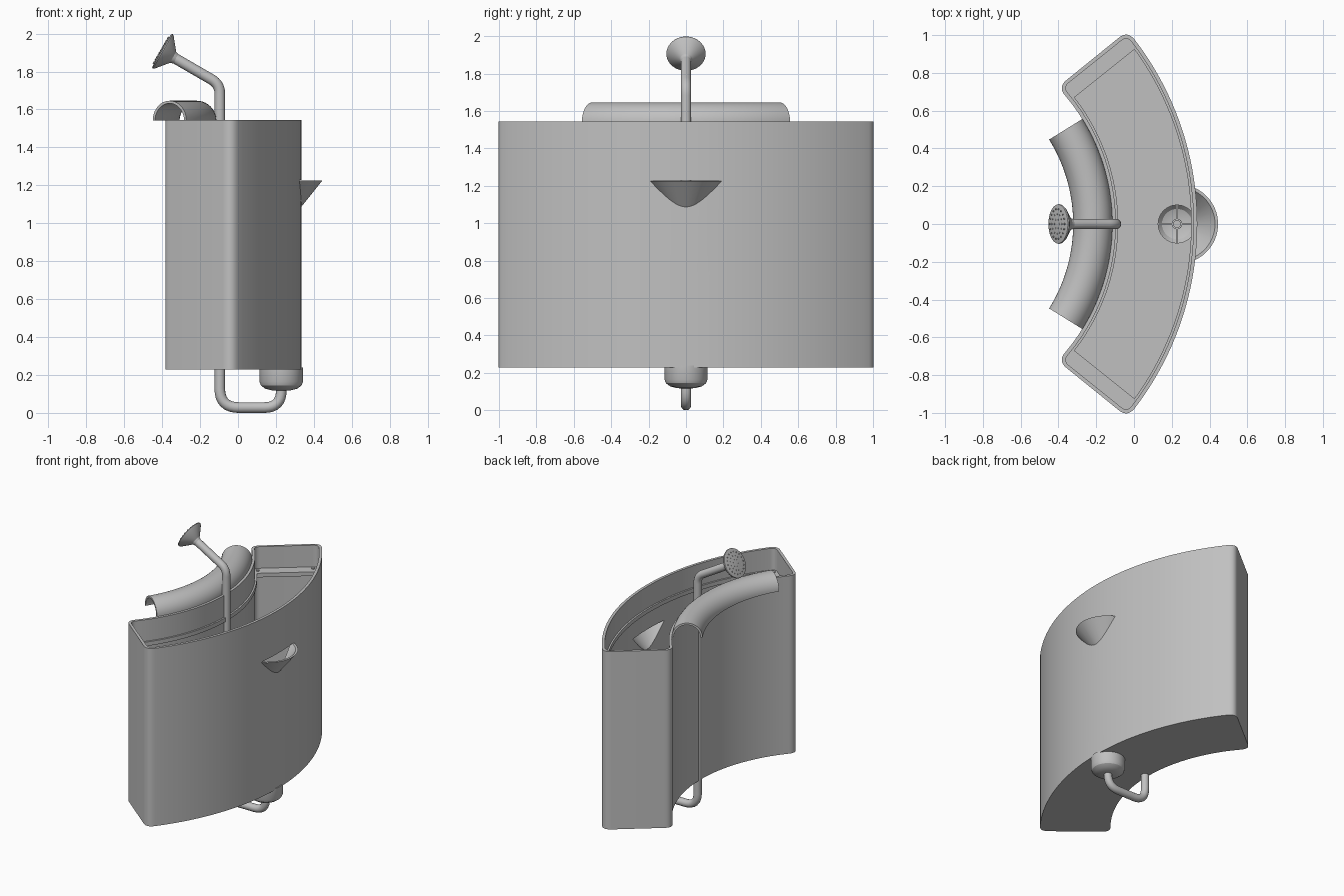
import bpy, bmesh
from math import sin, cos, pi, radians
from mathutils import Matrix, Vector

if "Cube" in bpy.data.objects:
    bpy.data.objects.remove(bpy.data.objects["Cube"])

GREY = (0.53, 0.53, 0.53, 1)
grey = bpy.data.materials.new("plain_grey")
grey.use_nodes = True
grey.diffuse_color = GREY
grey.node_tree.nodes["Principled BSDF"].inputs["Base Color"].default_value = GREY

BASE, TOP, WALL = 0.23, 1.545, 0.02
INNER_C, INNER_R, INNER_A = -1.17, 1.054, radians(43.4)   # concave side arc
OUTER_C, OUTER_R, OUTER_A = -1.267, 1.602, radians(39.7)  # convex side arc


def finish(name, bm):
    """Turn a bmesh into a shaded object."""
    bmesh.ops.recalc_face_normals(bm, faces=bm.faces)
    mesh = bpy.data.meshes.new(name)
    bm.to_mesh(mesh)
    bm.free()
    mesh.materials.append(grey)
    ob = bpy.data.objects.new(name, mesh)
    bpy.context.collection.objects.link(ob)
    shade(ob)
    return ob


def shade(ob):
    bpy.ops.object.select_all(action='DESELECT')
    ob.select_set(True)
    bpy.context.view_layer.objects.active = ob
    bpy.ops.object.shade_smooth_by_angle(angle=radians(30))


def loft(name, rings, closed=False):
    """Skin a series of equal rings, capped or joined into a loop."""
    bm = bmesh.new()
    loops = [[bm.verts.new(p) for p in ring] for ring in rings]
    n = len(loops[0])
    pairs = list(zip(loops, loops[1:]))
    if closed:
        pairs.append((loops[-1], loops[0]))
    else:
        bm.faces.new(loops[0])
        bm.faces.new(loops[-1])
    for a, b in pairs:
        for i in range(n):
            j = (i + 1) % n
            bm.faces.new((a[i], a[j], b[j], b[i]))
    return finish(name, bm)


def lathe(name, profile, x=0, n=48, closed=False):
    """Revolve (radius, height) pairs about a vertical axis at x."""
    return loft(name, [[(x + r * cos(2 * pi * i / n), r * sin(2 * pi * i / n), z)
                        for i in range(n)] for r, z in profile], closed)


def cut(ob, cutter):
    """Subtract a cutter and discard it."""
    cutter.hide_render = True
    mod = ob.modifiers.new("cut", 'BOOLEAN')
    mod.operation, mod.solver, mod.object = 'DIFFERENCE', 'EXACT', cutter
    bpy.context.view_layer.objects.active = ob
    bpy.ops.object.modifier_apply(modifier=mod.name)
    bpy.data.objects.remove(cutter)
    shade(ob)


def bend(p, c, q, n=8):
    """Rounded corner from p to q around c."""
    p, c, q = Vector(p), Vector(c), Vector(q)
    ts = [i / n for i in range(n + 1)]
    return [p * (1 - t) ** 2 + c * (2 * t * (1 - t)) + q * t * t for t in ts]


def footprint(z, side=0.0, end=0.0, fillet=0.06):
    """Curved plan outline, inset from the long sides and from the ends."""
    ro, ri = OUTER_R - side, INNER_R + side
    ao, ai = OUTER_A - end / ro, INNER_A - end / ri

    def outer(a):
        return Vector((OUTER_C + ro * cos(a), ro * sin(a), z))

    def inner(a):
        return Vector((INNER_C + ri * cos(a), ri * sin(a), z))

    co, ci = outer(ao), inner(ai)
    along = (ci - co).normalized() * fillet
    so, si = ao - fillet / ro, ai - fillet / ri
    n = 28
    half = [outer(so * i / n) for i in range(n)]
    half += bend(outer(so), co, co + along)
    half += bend(ci - along, ci, inner(si))
    half += [inner(si * (1 - i / n)) for i in range(1, n + 1)]
    mirrored = [Vector((p.x, -p.y, p.z)) for p in reversed(half[1:-1])]
    return half + mirrored


# Open tank with a thin wall
tank = loft("curved_tank", [
    footprint(BASE), footprint(TOP),
    footprint(TOP, WALL, WALL, 0.04), footprint(BASE + WALL, WALL, WALL, 0.04)])

# Ledge inside the rim, wider at both ends, with screws
LEDGE = 1.385
loft("inner_ledge", [
    footprint(LEDGE - 0.03, WALL - 0.004, WALL - 0.004, 0.04),
    footprint(LEDGE, WALL - 0.004, WALL - 0.004, 0.04),
    footprint(LEDGE, 0.032, 0.1, 0.004),
    footprint(LEDGE - 0.03, 0.032, 0.1, 0.004)], closed=True)
bm = bmesh.new()
for x, y in ((-0.05, 0.95), (-0.335, 0.71)):
    for s in (1, -1):
        bmesh.ops.create_cone(bm, cap_ends=True, segments=16, radius1=0.013, radius2=0.013,
                              depth=0.012, matrix=Matrix.Translation((x, s * y, LEDGE)))
finish("ledge_screws", bm)

# Cone shaped spout, open to the tank through the wall
SPOUT_X, SPOUT_R, SPOUT_Z, SLOPE = 0.235, 0.21, 1.225, 1.25


def spout_cone(name, thick, lift):
    r = SPOUT_R - thick
    return lathe(name, [(0.002, SPOUT_Z - (r - 0.002) * SLOPE),
                        (r + lift / SLOPE, SPOUT_Z + lift)], SPOUT_X, 64)


cut(tank, spout_cone("spout_hole", 0.016, 0.003))
spout = spout_cone("spout", 0, 0)
cut(spout, spout_cone("spout_hollow", 0.016, 0.003))
cut(spout, loft("wall_trim", [footprint(0.8, 0.006), footprint(TOP, 0.006)]))

# Drain cup under the floor with a cross grate
DRAIN_X = 0.228
cut(tank, lathe("drain_hole", [(0.1, BASE - 0.05), (0.1, BASE + 0.04)], DRAIN_X))
lathe("drain_cup", [
    (0.1, 0.24), (0.115, 0.24), (0.115, 0.165), (0.107, 0.145), (0.085, 0.128), (0.05, 0.119),
    (0.015, 0.116), (0.015, 0.13), (0.05, 0.132), (0.08, 0.142), (0.1, 0.165)], DRAIN_X, closed=True)
lathe("drain_ring", [(0.018, 0.12), (0.028, 0.12), (0.028, 0.235), (0.018, 0.235)],
      DRAIN_X, 24, closed=True)
bm = bmesh.new()
for turn in range(4):
    m = (Matrix.Translation((DRAIN_X, 0, 0.225)) @ Matrix.Rotation(turn * pi / 2, 4, 'Z')
         @ Matrix.Translation((0.063, 0, 0)) @ Matrix.Diagonal((0.076, 0.012, 0.014, 1)))
    bmesh.ops.create_cube(bm, size=1, matrix=m)
finish("drain_grate", bm)

# Half round cover following the concave side
R_MID, R_OUT, R_IN = INNER_R - 0.102, 0.104, 0.09
section = [(R_OUT * cos(pi * i / 20), R_OUT * sin(pi * i / 20)) for i in range(21)]
section += [(R_IN * cos(pi * i / 20), R_IN * sin(pi * i / 20)) for i in range(20, -1, -1)]
rings = []
for k in range(41):
    a = radians(31.8) * (k / 20 - 1)
    rings.append([(INNER_C + (R_MID + u) * cos(a), (R_MID + u) * sin(a), TOP - 0.003 + v)
                  for u, v in section])
loft("half_round_cover", rings)

# Pipe from the drain, under the tank and up to the shower head
corners = [Vector(p) for p in ((DRAIN_X, 0, 0.13), (DRAIN_X, 0, 0.028), (-0.096, 0, 0.028),
                               (-0.096, 0, 1.733), (-0.35, 0, 1.88))]
path = [corners[0]]
for p, c, q, r in zip(corners, corners[1:], corners[2:], (0.09, 0.1, 0.05)):
    path += bend(c + (p - c).normalized() * r, c, c + (q - c).normalized() * r)
path.append(corners[-1])
curve = bpy.data.curves.new("water_pipe", 'CURVE')
curve.dimensions = '3D'
curve.bevel_depth, curve.bevel_resolution, curve.use_fill_caps = 0.028, 5, True
spline = curve.splines.new('POLY')
spline.points.add(len(path) - 1)
for point, p in zip(spline.points, path):
    point.co = (*p, 1)
curve.materials.append(grey)
bpy.context.collection.objects.link(bpy.data.objects.new("water_pipe", curve))

# Shower head with rings of nozzles
aim = Matrix.Translation((-0.4, 0, 1.908)) @ Matrix.Rotation(radians(-60), 4, 'Y')
head = lathe("shower_head", [(0.027, -0.085), (0.034, -0.066), (0.1, -0.012), (0.105, -0.004),
                             (0.103, 0.002), (0.06, 0.008), (0.003, 0.01)])
head.matrix_world = aim
bm = bmesh.new()
for ring in range(1, 4):
    for i in range(6 * ring):
        a, r = 2 * pi * i / (6 * ring), 0.026 * ring
        spot = Matrix.Translation((r * cos(a), r * sin(a), 0.007))
        bmesh.ops.create_cone(bm, cap_ends=True, segments=8, radius1=0.004, radius2=0.004,
                              depth=0.008, matrix=spot)
nozzles = finish("shower_nozzles", bm)
nozzles.matrix_world = aim
